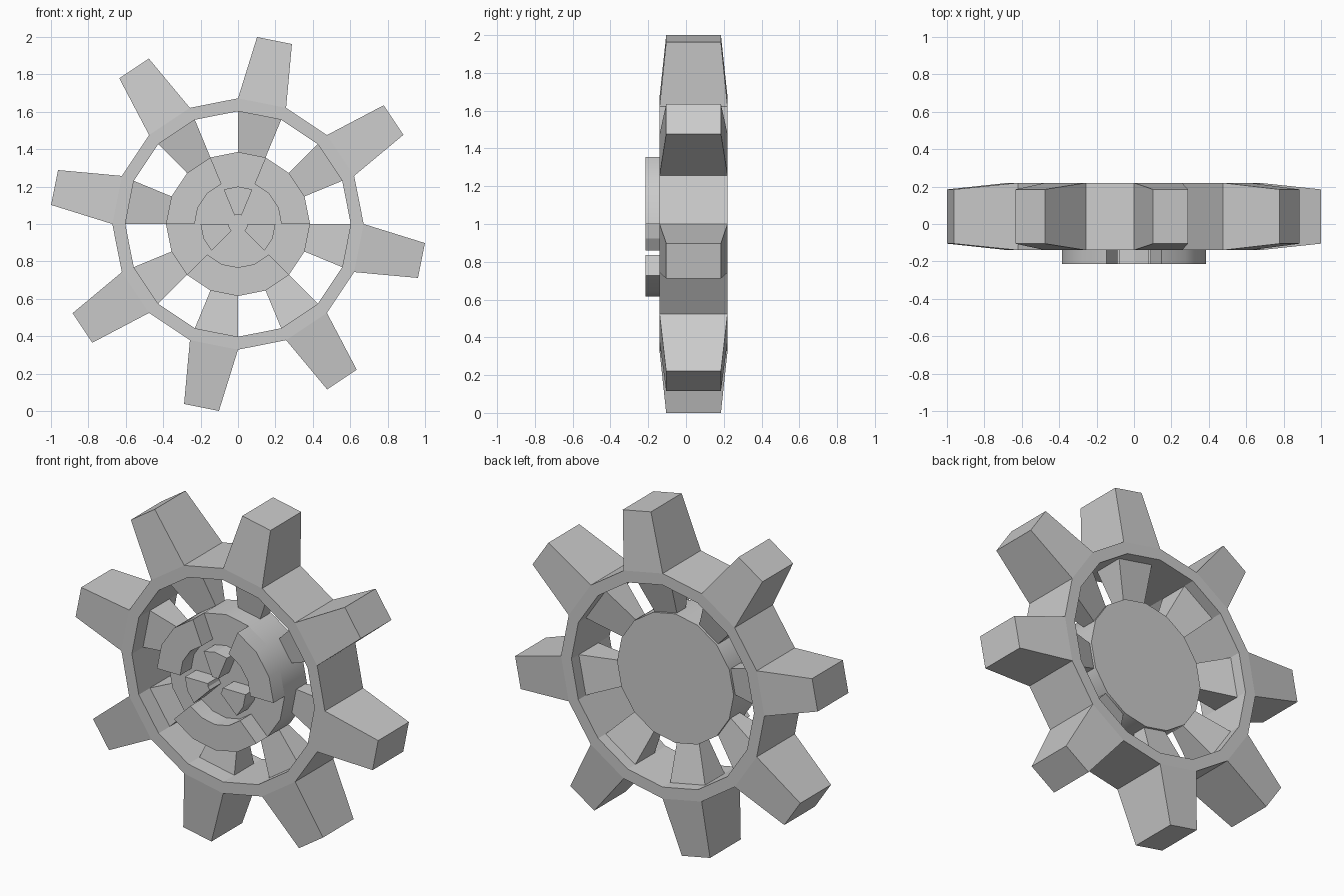
import bpy, bmesh
from math import sin, cos, pi

if "Cube" in bpy.data.objects:
    bpy.data.objects.remove(bpy.data.objects["Cube"])

STEP = pi / 8          # everything follows a 16-sided circle
CZ = 1.0               # axle height


def pt(r, k, y):
    """Point at radius r, k sixteenths round from +x, depth y."""
    return (r * cos(k * STEP), y, CZ + r * sin(k * STEP))


def finish(name, bm, smooth=False):
    bmesh.ops.recalc_face_normals(bm, faces=bm.faces)
    me = bpy.data.meshes.new(name)
    bm.to_mesh(me)
    bm.free()
    ob = bpy.data.objects.new(name, me)
    bpy.context.collection.objects.link(ob)
    if smooth:
        bpy.ops.object.select_all(action='DESELECT')
        ob.select_set(True)
        bpy.context.view_layer.objects.active = ob
        bpy.ops.object.shade_smooth_by_angle(angle=pi / 6)
    return ob


def arc_block(bm, k0, k1, r0, r1, y0, y1):
    """Block swept round the axle from k0 to k1; a full turn closes up."""
    n = k1 - k0
    full = n == 16
    rows = [[bm.verts.new(pt(r, k0 + i, y)) for r, y in
             ((r0, y0), (r1, y0), (r1, y1), (r0, y1))]
            for i in range(n if full else n + 1)]
    for i in range(n):
        a, b = rows[i], rows[(i + 1) % len(rows)]
        for j in range(4):
            m = (j + 1) % 4
            bm.faces.new((a[j], a[m], b[m], b[j]))
    if not full:
        bm.faces.new(rows[0])
        bm.faces.new(rows[-1])


def taper_block(bm, inner, outer):
    """Four-sided block joining two loops, with an outer cap."""
    a = [bm.verts.new(p) for p in inner]
    b = [bm.verts.new(p) for p in outer]
    for j in range(4):
        m = (j + 1) % 4
        bm.faces.new((a[j], a[m], b[m], b[j]))
    bm.faces.new(a)
    bm.faces.new(b)


def end_loop(r, k, y0, y1):
    return [pt(r, k, y0), pt(r, k + 1, y0), pt(r, k + 1, y1), pt(r, k, y1)]


# Outer ring
bm = bmesh.new()
arc_block(bm, 0, 16, 0.603, 0.672, -0.14, 0.22)
finish("gear_ring", bm)

# Eight tapered teeth on every other ring facet
bm = bmesh.new()
for k in range(3, 19, 2):
    mid = (k + 0.5) * STEP
    c, s = cos(mid), sin(mid)
    tip = [(c - s * w, y, CZ + s + c * w) for w, y in
           ((-0.095, -0.105), (0.095, -0.105), (0.095, 0.185), (-0.095, 0.185))]
    taper_block(bm, end_loop(0.672, k, -0.14, 0.22), tip)
finish("gear_teeth", bm)

# Eight spokes, thicker where they meet the ring
bm = bmesh.new()
for k in range(3, 19, 2):
    taper_block(bm, end_loop(0.383, k, 0.0, 0.085),
                end_loop(0.604, k, -0.035, 0.15))
finish("spokes", bm)

# Hub disc
bm = bmesh.new()
front = [bm.verts.new(pt(0.385, k, -0.11)) for k in range(16)]
back = [bm.verts.new(pt(0.385, k, 0.10)) for k in range(16)]
bm.faces.new(front)
bm.faces.new(back)
for k in range(16):
    m = (k + 1) % 16
    bm.faces.new((front[k], front[m], back[m], back[k]))
finish("hub_disc", bm, True)

# Raised rim segments on the hub front
bm = bmesh.new()
for k0, k1 in ((0, 3), (5, 8), (10, 14)):
    arc_block(bm, k0, k1, 0.232, 0.385, -0.215, -0.11)
finish("hub_rim_segments", bm, True)

# Three raised wedges round the hub centre
bm = bmesh.new()
for k in (3, 8, 14):
    arc_block(bm, k, k + 2, 0.05, 0.2, -0.215, -0.11)
finish("hub_wedges", bm)
